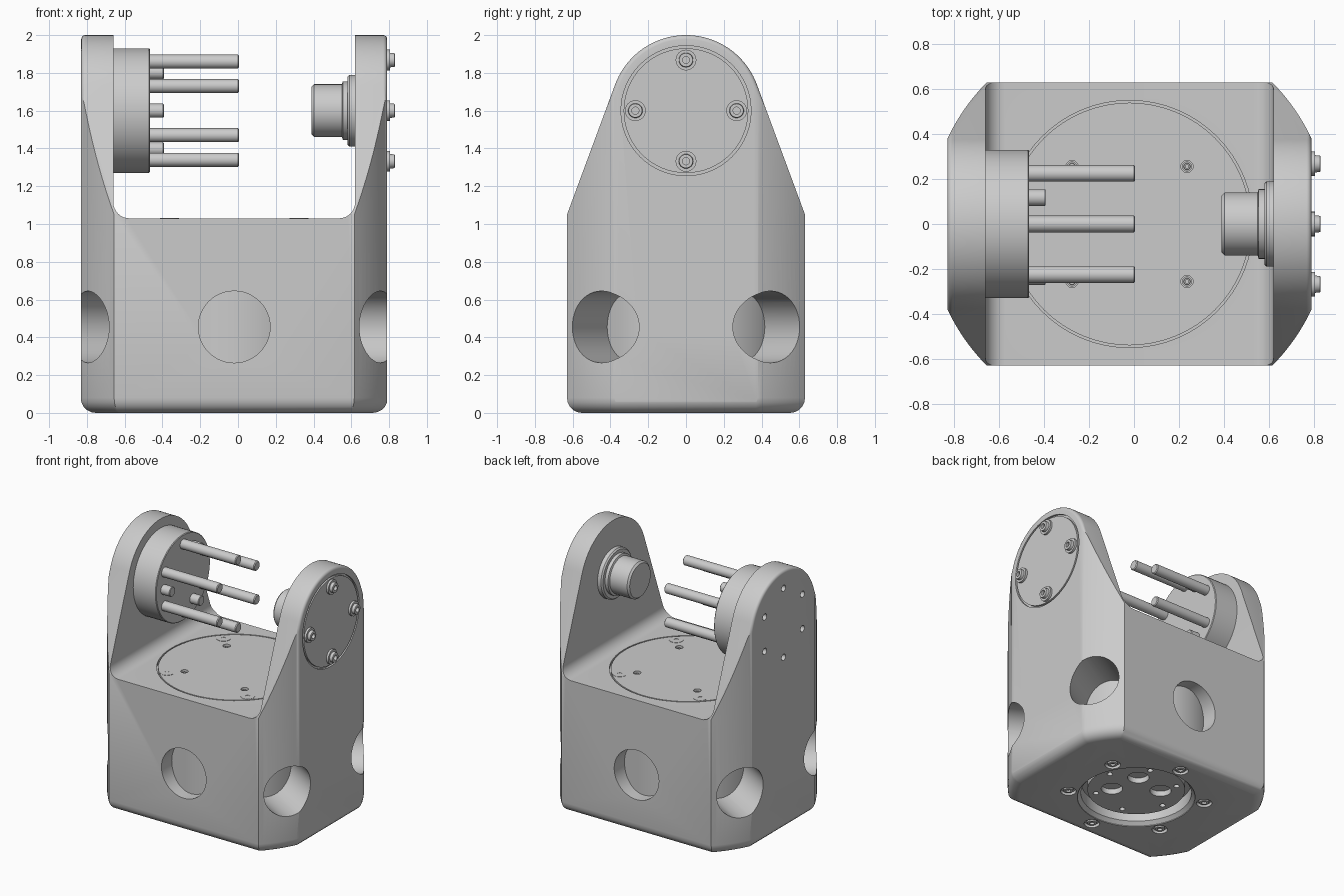
import bpy, bmesh
from math import sin, cos, pi, radians, asin, acos
from mathutils import Vector

if "Cube" in bpy.data.objects:
    bpy.data.objects.remove(bpy.data.objects["Cube"])

CX = -0.02                      # axis of the bracket
HALF_X, HALF_Y, ROUND = 0.81, 0.63, 0.895
DECK, HUB_Z, INNER = 1.03, 1.6, 0.64
X, Y, Z = Vector((1, 0, 0)), Vector((0, 1, 0)), Vector((0, 0, 1))
GREY = (0.6, 0.6, 0.6, 1)

grey = bpy.data.materials.new("plain grey")
grey.use_nodes = True
grey.diffuse_color = GREY
grey.node_tree.nodes["Principled BSDF"].inputs["Base Color"].default_value = GREY


def finish(name, bm):
    bmesh.ops.recalc_face_normals(bm, faces=bm.faces)
    mesh = bpy.data.meshes.new(name)
    bm.to_mesh(mesh)
    bm.free()
    mesh.materials.append(grey)
    obj = bpy.data.objects.new(name, mesh)
    bpy.context.collection.objects.link(obj)
    return obj


def activate(obj):
    bpy.ops.object.select_all(action='DESELECT')
    obj.select_set(True)
    bpy.context.view_layer.objects.active = obj


def smooth(obj):
    activate(obj)
    bpy.ops.object.shade_smooth_by_angle(angle=radians(30))


def lathe(name, profile, loc, axis=Z, segs=32, closed=False):
    """Turn (radius, height) points around an axis; ends are capped, or joined if closed."""
    bm = bmesh.new()
    turn = Z.rotation_difference(axis)
    origin = Vector(loc) + X * CX
    rings = []
    for r, h in profile:
        n = 1 if r == 0 else segs
        rings.append([bm.verts.new(origin + turn @ Vector((
            r * cos(2 * pi * i / segs), r * sin(2 * pi * i / segs), h))) for i in range(n)])
    pairs = list(zip(rings, rings[1:]))
    if closed:
        pairs.append((rings[-1], rings[0]))
    for a, b in pairs:
        for i in range(segs):
            j = (i + 1) % segs
            if len(b) == 1:
                bm.faces.new((a[i], a[j], b[0]))
            else:
                bm.faces.new((a[i], a[j], b[j], b[i]))
    if not closed:
        for ring in (rings[0], rings[-1]):
            if len(ring) > 1:
                bm.faces.new(ring)
    return finish(name, bm)


def rod(name, r, length, loc, axis=Z, edge=0.0, segs=32):
    profile = [(r, 0), (r, length)]
    if edge:
        profile = [(r, 0), (r, length - edge), (r - edge, length)]
    return lathe(name, profile, loc, axis, segs)


def groove_cutter(r, width, depth, loc, axis):
    w = r + width
    return lathe("groove_cutter", [(r, -depth), (w, -depth), (w, depth), (r, depth)],
                 loc, axis, 64, closed=True)


def prism(name, points, place, lo, hi, bevel=None, width=0.0):
    """Extrude a 2D outline from lo to hi, bevelling the edges picked by a rule."""
    bm = bmesh.new()
    a = [bm.verts.new(place(u, v, lo)) for u, v in points]
    b = [bm.verts.new(place(u, v, hi)) for u, v in points]
    bm.faces.new(a)
    bm.faces.new(b)
    for i in range(len(a)):
        j = (i + 1) % len(a)
        bm.faces.new((a[i], a[j], b[j], b[i]))
    bmesh.ops.recalc_face_normals(bm, faces=bm.faces)
    if bevel:
        edges = [e for e in bm.edges if bevel(*[v.co for v in e.verts])]
        bmesh.ops.bevel(bm, geom=edges, offset=width, segments=5, profile=0.5, affect='EDGES')
    return finish(name, bm)


def boolean(obj, cutters, operation):
    for tool in cutters:
        before = obj.data.copy()
        for solver in ('EXACT', 'MANIFOLD'):
            activate(obj)
            mod = obj.modifiers.new("cut", 'BOOLEAN')
            mod.operation, mod.object, mod.solver = operation, tool, solver
            bpy.ops.object.modifier_apply(modifier=mod.name)
            if len(obj.data.polygons):
                break
            obj.data = before.copy()    # empty result: try the other solver
        bpy.data.objects.remove(tool)


def arc(cu, cv, r, start, end, n):
    return [(cu + r * cos(start + (end - start) * i / n),
             cv + r * sin(start + (end - start) * i / n)) for i in range(n + 1)]


def around(count, r, start=0.0):
    for i in range(count):
        t = radians(start) + 2 * pi * i / count
        yield r * cos(t), r * sin(t)


# Body: plan outline, arched side outline and U-shaped front outline intersected
plan_x = HALF_X + 0.003
t0, t1 = acos(plan_x / ROUND), asin(HALF_Y / ROUND)
corner = arc(0, 0, ROUND, t0, t1, 10)
plan = corner + [(-x, y) for x, y in reversed(corner)]
plan += [(-x, -y) for x, y in plan]
body = prism("body", plan, lambda u, v, w: Vector((u + CX, v, w)), 0, 2.2,
             lambda p, q: max(p.z, q.z) < 0.01, 0.08)

tangent = radians(20)
wide, shoulder = HALF_Y + 0.02, 0.996
side = [(wide, -0.2), (wide, shoulder)] + arc(0, HUB_Z, 0.4, tangent, pi - tangent, 40)
side += [(-wide, shoulder), (-wide, -0.2)]
arch = prism("arch", side, lambda u, v, w: Vector((w + CX, u, v)), -HALF_X, HALF_X,
             lambda p, q: abs(p.x - q.x) < 0.01, 0.022)
boolean(body, [arch], 'INTERSECT')

f = 0.085
fillet = arc(INNER - f, DECK + f, f, -pi / 2, 0, 8)
yoke = [(-x, z) for x, z in reversed(fillet)] + fillet
yoke += [(INNER, 2.3), (1, 2.3), (1, -0.3), (-1, -0.3), (-1, 2.3), (-INNER, 2.3)]
boolean(body, [prism("yoke", yoke, lambda u, v, w: Vector((u + CX, w, v)), -1, 1)], 'INTERSECT')

# Six radial windows, bottom recess, seams and screw seats
cuts = [rod("window_cutter", 0.19, 0.7, (x, y, 0.455), Vector((x, y, 0)).normalized(), segs=48)
        for x, y in around(6, 0.43, 30)]
cuts.append(lathe("recess_cutter", [(0.41, -0.05), (0.41, 0.005), (0.385, 0.03), (0.385, 0.12)],
                  (0, 0, 0), Z, 64))
cuts.append(groove_cutter(0.54, 0.01, 0.02, (0, 0, DECK), Z))
cuts.append(groove_cutter(0.33, 0.014, 0.015, (HALF_X, 0, HUB_Z), X))
for x, y in around(6, 0.48, 30):
    cuts.append(rod("seat_cutter", 0.055, 0.08, (x, y, -0.05), Z, segs=24))
for x, y in around(4, 0.362, 45):
    cuts.append(rod("deck_hole_cutter", 0.027, 0.08, (x, y, DECK - 0.04), Z, segs=20))
for y, z in around(6, 0.265, 90):
    cuts.append(rod("arm_hole_cutter", 0.024, 0.08, (-HALF_X - 0.04, y, HUB_Z + z), X, segs=20))
boolean(body, cuts, 'DIFFERENCE')
smooth(body)

# Drive core seen through the windows and the recess
smooth(rod("core", 0.54, 0.8, (0, 0, 0.15), segs=64))
flange = rod("bottom_flange", 0.34, 0.1, (0, 0, 0.06), segs=64)
holes = [rod("port_cutter", 0.075, 0.07, (x, y, 0.03), segs=24)
         for x, y in list(around(4, 0.17, -35))[:3]]
holes += [rod("bolt_hole_cutter", 0.02, 0.06, (x, y, 0.03), segs=16) for x, y in around(6, 0.285, 10)]
boolean(flange, holes, 'DIFFERENCE')
smooth(flange)

# Hub on the right-hand arm with long and short pins
smooth(rod("hub", 0.33, 0.2, (-INNER - 0.007, 0, HUB_Z), X, 0.005, 64))
for y, z in around(6, 0.26, 90):
    smooth(rod("long_pin", 0.037, 0.5, (-0.475, y, HUB_Z + z), X, 0.006, 24))
for y, z in around(3, 0.235, 60):
    smooth(rod("short_pin", 0.037, 0.1, (-0.473, y, HUB_Z + z), X, 0.004, 24))

# Bearing boss on the left-hand arm
smooth(lathe("boss", [(0.19, -0.01), (0.19, 0.03), (0.18, 0.04), (0.155, 0.04), (0.155, 0.065),
                      (0.14, 0.07), (0.14, 0.217), (0.127, 0.23)], (INNER, 0, HUB_Z), -X, 48))


# Screws with a washer and a sunk socket
def screw(name, r, h, loc, axis):
    smooth(lathe(name, [(r, -0.02), (r, h * 0.4), (r * 0.7, h * 0.4), (r * 0.66, h * 0.95),
                        (r * 0.6, h), (r * 0.34, h), (r * 0.34, h * 0.45), (0, h * 0.45)],
                 loc, axis, 24))


for y, z in around(4, 0.268):
    screw("cover_screw", 0.055, 0.04, (HALF_X, y, HUB_Z + z), X)
for x, y in around(6, 0.48, 30):
    screw("bottom_screw", 0.05, 0.028, (x, y, 0.03), -Z)
for x, y in around(4, 0.362, 45):
    screw("deck_screw", 0.022, 0.02, (x, y, DECK - 0.03), Z)

# Flush plugs on the deck
for x, y in around(4, 0.485, 45):
    smooth(lathe("deck_plug", [(0.05, -0.01), (0.05, 0.002), (0.016, 0.002), (0.016, -0.005),
                               (0, -0.005)], (x, y, DECK), Z, 24))
